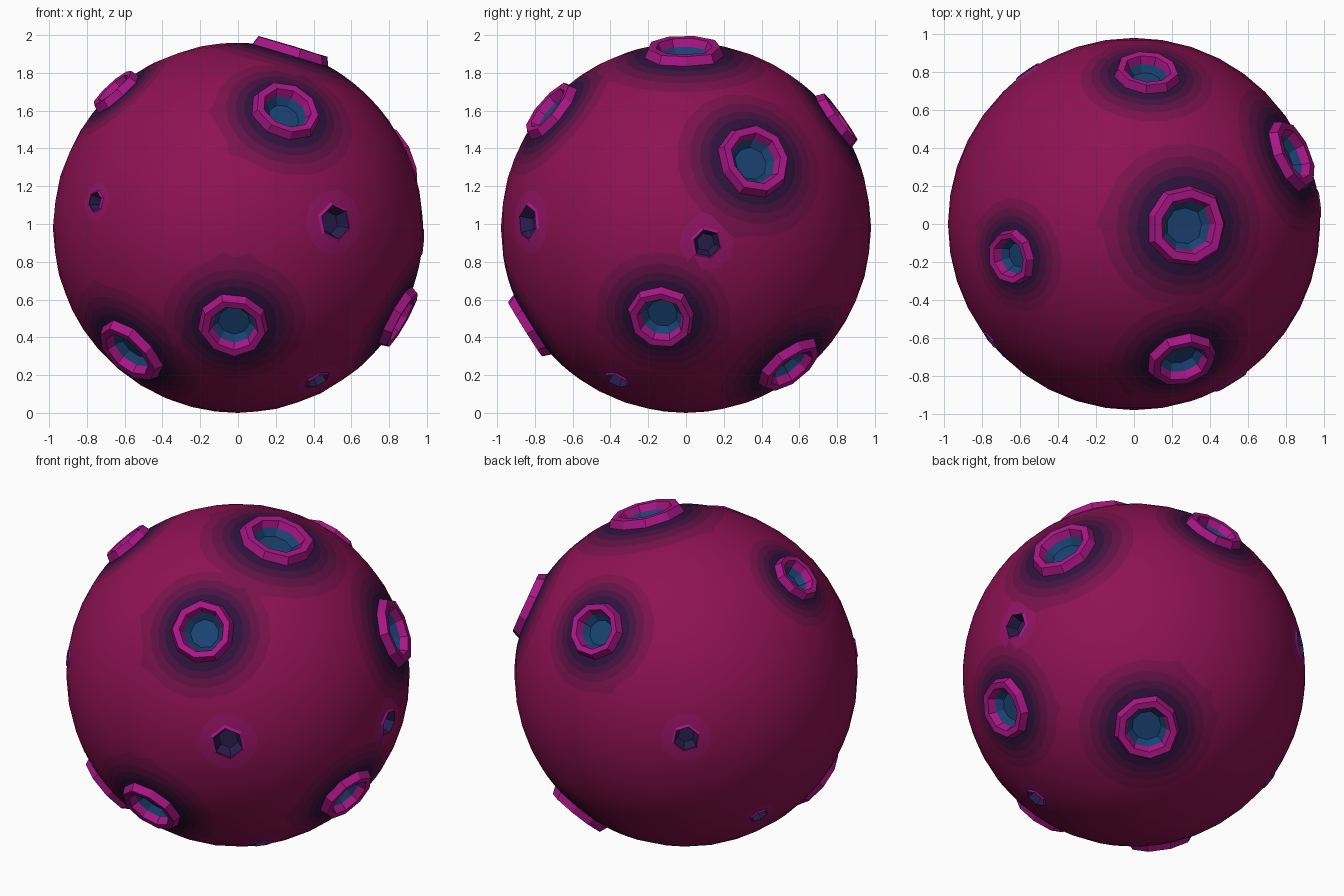
import bpy, bmesh, math, random
from mathutils import Vector

if "Cube" in bpy.data.objects:
    bpy.data.objects.remove(bpy.data.objects["Cube"])

random.seed(4)
R = 0.98
CENTRE = Vector((0, 0, R))


def material(name, rgb):
    m = bpy.data.materials.new(name)
    m.diffuse_color = (*rgb, 1)
    m.use_nodes = True
    m.node_tree.nodes["Principled BSDF"].inputs["Base Color"].default_value = m.diffuse_color
    return m


def mix(a, b, t):
    return tuple(p + (q - p) * t for p, q in zip(a, b))


# Colours: crust, halo bands fading from dark navy, rim, floors
CRUST, DARK = (0.27, 0.006, 0.085), (0.016, 0.006, 0.045)
crust_mat = material("crust", CRUST)
halo_mats = [material("halo_%d" % i, mix(DARK, CRUST, t))
             for i, t in enumerate((0.05, 0.2, 0.42, 0.7))]
glow_mat = material("pit_glow", (0.29, 0.007, 0.13))
rim_mat = material("rim", (0.40, 0.008, 0.24))
floor_mat = material("floor_blue", (0.01, 0.055, 0.17))
pit_mat = material("floor_dark", (0.022, 0.013, 0.075))

HALO = (1.22, 1.45, 1.72, 2.05)     # halo band edges, times crater radius

# Craters: direction from the centre, radius
CRATERS = [
    ((0.26, -0.72, 0.62), 0.19), ((-0.02, -0.83, -0.52), 0.19),
    ((-0.58, -0.45, -0.66), 0.20), ((0.83, 0.36, 0.36), 0.205),
    ((0.85, -0.13, -0.48), 0.18), ((0.36, 0.55, -0.73), 0.195),
    ((0.28, -0.01, 0.94), 0.22), ((0.07, 0.80, 0.57), 0.175),
    ((-0.64, -0.17, 0.72), 0.15),
    # small pits
    ((0.51, -0.83, 0.03), 0.105), ((-0.75, -0.61, 0.14), 0.062),
    ((0.42, -0.36, -0.80), 0.075), ((0.97, 0.11, -0.08), 0.09),
    ((-0.56, 0.80, 0.06), 0.09), ((-0.73, 0.32, -0.56), 0.06),
]
CRATERS = [(Vector(d).normalized(), r / R, r > 0.12) for d, r in CRATERS]


def ring(axis, angle, height, wobble):
    """Points of a circle around axis on the sphere, counter-clockwise from outside."""
    u = axis.orthogonal().normalized()
    v = axis.cross(u)
    n = len(wobble)
    pts = []
    for i, w in enumerate(wobble):
        t = 2 * math.pi * i / n
        a = angle * w
        d = axis * math.cos(a) + (u * math.cos(t) + v * math.sin(t)) * math.sin(a)
        pts.append(d * (R + height))
    return pts


def finish(bm, name, mats, smooth=False):
    me = bpy.data.meshes.new(name)
    for m in mats:
        me.materials.append(m)
    for f in bm.faces:
        f.smooth = smooth
    bm.to_mesh(me)
    bm.free()
    ob = bpy.data.objects.new(name, me)
    ob.location = CENTRE
    bpy.context.collection.objects.link(ob)
    return ob


def loft(name, rings, mat, cap=False):
    """Skin of quads through rings running inwards."""
    bm = bmesh.new()
    loops = [[bm.verts.new(p) for p in pts] for pts in rings]
    n = len(loops[0])
    for a, b in zip(loops, loops[1:]):
        for i in range(n):
            j = (i + 1) % n
            bm.faces.new((a[i], a[j], b[j], b[i]))
    if cap:
        bm.faces.new(loops[-1])
    return finish(bm, name, [mat])


# Crater rims and floors
BIG_RIM = [(1, 0), (0.87, 0.042), (0.68, 0.034), (0.62, -0.01)]
BIG_FLOOR = [(0.62, -0.01), (0.47, -0.05)]
PIT_RIM = [(1, 0), (0.83, 0.008)]
PIT_FLOOR = [(0.83, 0.008), (0.58, -0.06)]
edges = []
for k, (axis, ang, big) in enumerate(CRATERS):
    wob = [random.uniform(0.95, 1.05) for _ in range(9 if big else 6)]
    rim, floor = (BIG_RIM, BIG_FLOOR) if big else (PIT_RIM, PIT_FLOOR)
    label = "crater" if big else "pit"
    loft("%s_rim_%d" % (label, k), [ring(axis, ang * s, h, wob) for s, h in rim], rim_mat)
    loft("%s_floor_%d" % (label, k), [ring(axis, ang * s, h, wob) for s, h in floor],
         floor_mat if big else pit_mat, cap=True)
    edges.append(ring(axis, ang, 0, wob))

# Crust: hull over sphere points and crater rings, opened at the craters
tmp = bmesh.new()
bmesh.ops.create_icosphere(tmp, subdivisions=4, radius=R)
points = []
for v in tmp.verts:
    d = v.co.normalized()
    if all(d.angle(ax) > an * (2.2 if big else 1.9) for ax, an, big in CRATERS):
        points.append(d * R)
tmp.free()
for k, (axis, ang, big) in enumerate(CRATERS):
    for s in (HALO if big else (1.65,)):
        for p in ring(axis, ang * s, 0, [1] * (18 if big else 10)):
            if all(j == k or p.angle(c[0]) > c[1] * 1.15 for j, c in enumerate(CRATERS)):
                points.append(p)

bm = bmesh.new()
tag = bm.verts.layers.int.new("crater")
for p in points:
    bm.verts.new(p)
for k, pts in enumerate(edges):
    for p in pts:
        bm.verts.new(p)[tag] = k + 1
bmesh.ops.convex_hull(bm, input=bm.verts[:])
bmesh.ops.recalc_face_normals(bm, faces=bm.faces[:])
holes = [f for f in bm.faces
         if f.verts[0][tag] and len({v[tag] for v in f.verts}) == 1
         and f.calc_center_median().angle(CRATERS[f.verts[0][tag] - 1][0])
         < CRATERS[f.verts[0][tag] - 1][1] * 0.99]
bmesh.ops.delete(bm, geom=holes, context='FACES')

# Colour the crust in bands around each crater
for f in bm.faces:
    d = f.calc_center_median()
    best = 0
    for axis, ang, big in CRATERS:
        q = d.angle(axis) / ang
        if big:
            band = next((i + 1 for i, s in enumerate(HALO) if q < s), 0)
            if band and (best in (0, 5) or band < best):
                best = band
        elif q < 1.65 and not best:
            best = 5
    f.material_index = best
finish(bm, "planet_crust", [crust_mat] + halo_mats + [glow_mat], smooth=True)
